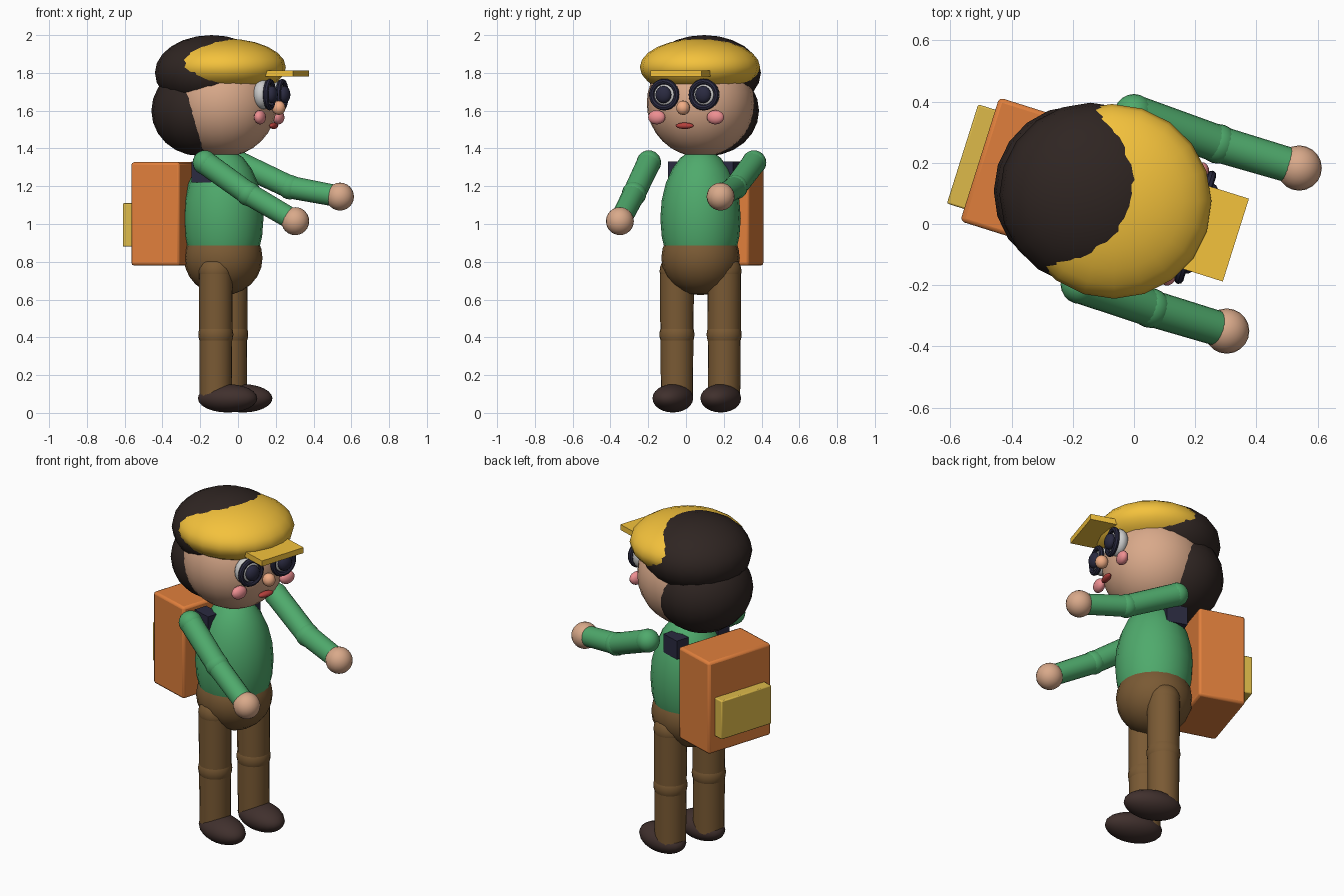
import bpy
from math import radians
from mathutils import Vector, Matrix

if "Cube" in bpy.data.objects:
    bpy.data.objects.remove(bpy.data.objects["Cube"])

# The figure faces +x, turned slightly clockwise; parts are placed in its own
# frame: u = forward, v = its left, z = up.
FRAME = Matrix.Translation((-0.078, 0.077, 0)) @ Matrix.Rotation(radians(-17.5), 4, 'Z')


def material(name, hex_code):
    def linear(c):
        return c / 12.92 if c <= 0.04045 else ((c + 0.055) / 1.055) ** 2.4
    rgb = [linear(int(hex_code[i:i + 2], 16) / 255) for i in (0, 2, 4)]
    mat = bpy.data.materials.new(name)
    mat.diffuse_color = (*rgb, 1)
    mat.use_nodes = True
    mat.node_tree.nodes["Principled BSDF"].inputs["Base Color"].default_value = mat.diffuse_color
    return mat


SKIN = material("skin", "D9A98A")
NOSE = material("nose", "F0AC84")
PINK = material("pink", "EE8F92")
RED = material("red", "B5403C")
HAIR = material("dark_brown", "2F2522")
YELLOW = material("yellow", "F4C23C")
GREEN = material("green", "4FAA6C")
BROWN = material("brown", "7A5A34")
SHOE = material("shoe_brown", "40302D")
ORANGE = material("orange", "E07F3C")
OCHRE = material("ochre", "DDBA4A")
NAVY = material("navy", "2A2A40")
WHITE = material("off_white", "DADAD6")


def finish(name, mat, matrix):
    ob = bpy.context.object
    ob.name = name
    ob.data.materials.append(mat)
    ob.matrix_world = matrix
    bpy.ops.object.shade_smooth_by_angle(angle=radians(40))
    return ob


def ellipsoid(name, mat, centre, radii, frame=FRAME, segments=20, rings=12):
    bpy.ops.mesh.primitive_uv_sphere_add(segments=segments, ring_count=rings, radius=1)
    m = frame @ Matrix.Translation(centre) @ Matrix.Diagonal((*radii, 1))
    return finish(name, mat, m)


def box(name, mat, low, high, bevel=0.0):
    low, high = Vector(low), Vector(high)
    bpy.ops.mesh.primitive_cube_add(size=1)
    bpy.context.object.data.transform(Matrix.Diagonal((*(high - low), 1)))
    ob = finish(name, mat, FRAME @ Matrix.Translation((low + high) / 2))
    if bevel:
        mod = ob.modifiers.new("soft_edges", 'BEVEL')
        mod.width, mod.segments = bevel, 2


def limb(name, mat, a, b, ra, rb, frame):
    """Tapered tube from a to b."""
    a, b = Vector(a), Vector(b)
    d = b - a
    bpy.ops.mesh.primitive_cone_add(vertices=20, radius1=ra, radius2=rb, depth=d.length)
    turn = d.to_track_quat('Z', 'Y').to_matrix().to_4x4()
    finish(name, mat, frame @ Matrix.Translation((a + b) / 2) @ turn)


def ball(name, mat, p, r, frame):
    ellipsoid(name, mat, p, (r, r, r), frame)


# Trunk and head
ellipsoid("torso", GREEN, (0, 0, 1.03), (0.213, 0.213, 0.37))
ellipsoid("hips", BROWN, (0, 0, 0.82), (0.208, 0.208, 0.197))
ellipsoid("head", SKIN, (0, 0, 1.64), (0.285, 0.285, 0.285), segments=24, rings=16)

# Hair: crown and nape
ellipsoid("hair_crown", HAIR, (-0.065, 0, 1.80), (0.30, 0.30, 0.20))
ellipsoid("hair_back", HAIR, (-0.13, 0, 1.60), (0.255, 0.272, 0.24))

# Cap
ellipsoid("cap", YELLOW, (0.01, 0, 1.83), (0.322, 0.318, 0.152))
box("cap_brim", YELLOW, (0.278, -0.142, 1.78), (0.431, 0.142, 1.813))

# Face
ellipsoid("nose", NOSE, (0.308, 0, 1.615), (0.036, 0.036, 0.038), segments=16, rings=8)
ellipsoid("mouth", RED, (0.28, 0, 1.52), (0.02, 0.05, 0.017), segments=16, rings=8)

# Paired parts of face, legs and straps
for side, s in (("left", 1), ("right", -1)):
    ellipsoid(side + "_eye", WHITE, (0.255, s * 0.11, 1.685), (0.05, 0.075, 0.078))
    ellipsoid(side + "_pupil", NAVY, (0.305, s * 0.11, 1.685), (0.03, 0.044, 0.046), segments=16, rings=8)
    bpy.ops.mesh.primitive_torus_add(major_radius=0.069, minor_radius=0.015,
                                     major_segments=24, minor_segments=8)
    finish(side + "_glasses_rim", NAVY, FRAME @ Matrix.Translation((0.292, s * 0.11, 1.685))
           @ Matrix.Rotation(radians(90), 4, 'Y'))
    ellipsoid(side + "_cheek", PINK, (0.255, s * 0.163, 1.565), (0.03, 0.048, 0.038), segments=16, rings=8)

    hip, knee, ankle = [(0, s * 0.131, z) for z in (0.75, 0.415, 0.08)]
    ball(side + "_hip_joint", BROWN, hip, 0.092, FRAME)
    limb(side + "_thigh", BROWN, knee, hip, 0.088, 0.09, FRAME)
    ball(side + "_knee", BROWN, knee, 0.093, FRAME)
    limb(side + "_shin", BROWN, ankle, knee, 0.085, 0.087, FRAME)
    ellipsoid(side + "_shoe", SHOE, (0.066, s * 0.133, 0.077), (0.163, 0.102, 0.075))

    v0, v1 = sorted((s * 0.10, s * 0.18))
    box(side + "_strap", NAVY, (-0.12, v0, 1.22), (0.0, v1, 1.33))

# Arms: shoulder, elbow and hand in world coordinates, as the pose is uneven
ARMS = {
    "left": ((0.0, 0.36, 1.325), (0.275, 0.262, 1.195), (0.54, 0.183, 1.145)),
    "right": ((-0.175, -0.197, 1.325), (0.055, -0.275, 1.16), (0.303, -0.35, 1.015)),
}
WORLD = Matrix.Identity(4)
for side, (shoulder, elbow, hand) in ARMS.items():
    ball(side + "_shoulder", GREEN, shoulder, 0.065, WORLD)
    limb(side + "_upper_arm", GREEN, shoulder, elbow, 0.063, 0.061, WORLD)
    ball(side + "_elbow", GREEN, elbow, 0.065, WORLD)
    limb(side + "_forearm", GREEN, elbow, hand, 0.06, 0.057, WORLD)
    ball(side + "_hand", SKIN, hand, 0.074, WORLD)

# Backpack
box("backpack", ORANGE, (-0.447, -0.212, 0.78), (-0.177, 0.212, 1.327), 0.014)
box("backpack_pocket", OCHRE, (-0.506, -0.17, 0.88), (-0.43, 0.17, 1.11), 0.006)
